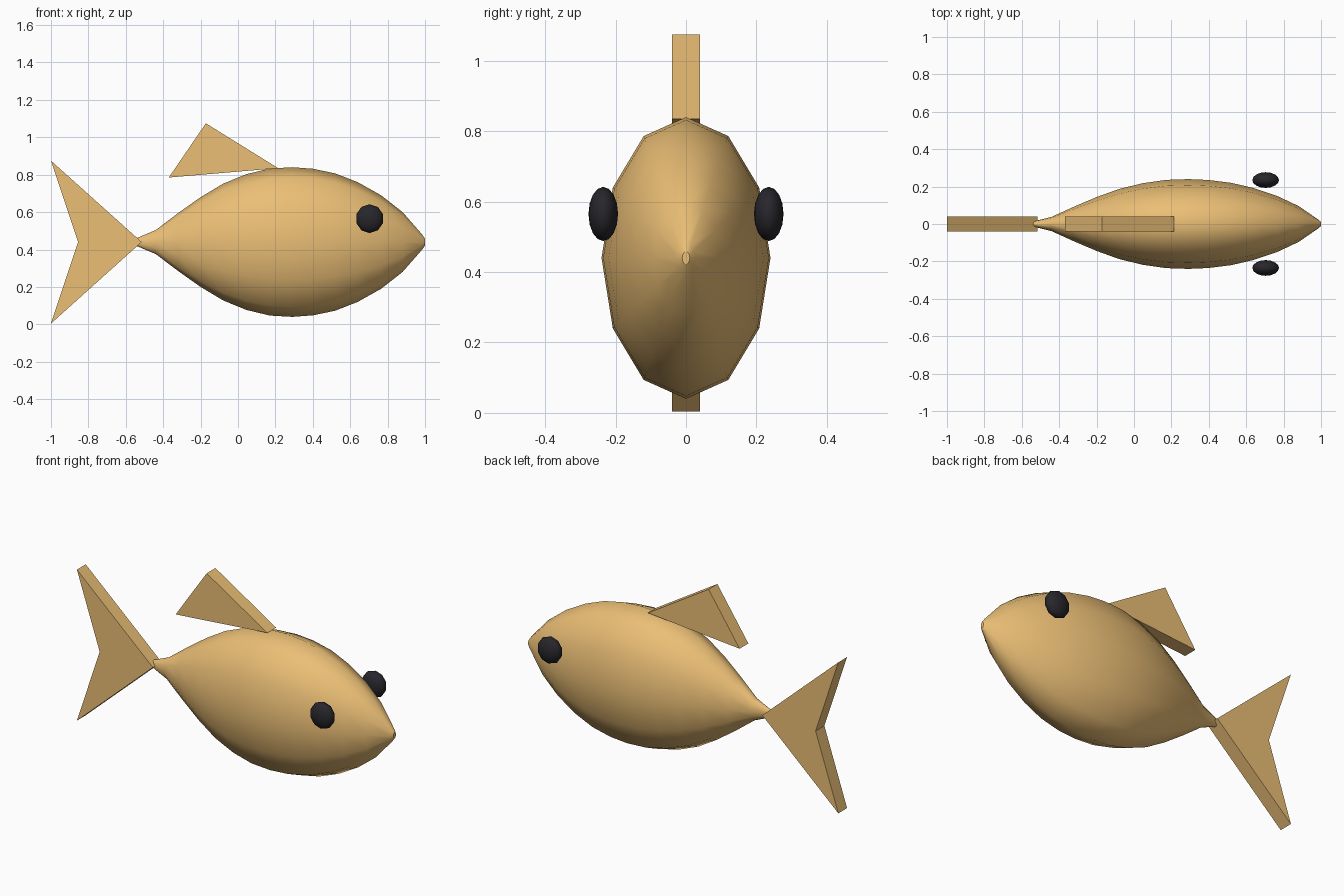
import bpy, bmesh, math
from mathutils import Matrix

if "Cube" in bpy.data.objects:
    bpy.data.objects.remove(bpy.data.objects["Cube"])


def material(name, color):
    m = bpy.data.materials.new(name)
    m.diffuse_color = (*color, 1)
    m.use_nodes = True
    m.node_tree.nodes["Principled BSDF"].inputs["Base Color"].default_value = m.diffuse_color
    return m


ORANGE = material("orange", (0.83, 0.52, 0.18))
BLACK = material("black", (0.02, 0.02, 0.025))
ZC = 0.44


def finish(bm, name, mat, smooth=False):
    bmesh.ops.recalc_face_normals(bm, faces=bm.faces)
    me = bpy.data.meshes.new(name)
    bm.to_mesh(me)
    bm.free()
    me.materials.append(mat)
    for p in me.polygons:
        p.use_smooth = smooth and len(p.vertices) < 12
    ob = bpy.data.objects.new(name, me)
    bpy.context.collection.objects.link(ob)
    return ob


# Body: twelve-sided oval rings lofted from tail to nose
profile = [(-0.54, 0.022), (-0.44, 0.064), (-0.32, 0.155), (-0.20, 0.24),
           (-0.08, 0.312), (0.045, 0.363), (0.17, 0.393), (0.29, 0.40),
           (0.40, 0.392), (0.52, 0.367), (0.64, 0.32), (0.765, 0.25),
           (0.88, 0.16), (0.985, 0.04), (1.0, 0.018)]
bm = bmesh.new()
rings = []
for x, r in profile:
    rings.append([bm.verts.new((x, 0.6 * r * math.cos(a), ZC + r * math.sin(a)))
                  for a in (i * math.tau / 12 for i in range(12))])
for a, b in zip(rings, rings[1:]):
    for i in range(12):
        j = (i + 1) % 12
        bm.faces.new((a[i], a[j], b[j], b[i]))
bm.faces.new(rings[0])
bm.faces.new(rings[-1])
finish(bm, "body", ORANGE, True)


# Fins: flat outlines extruded through y
def fin(name, outline, half=0.04):
    bm = bmesh.new()
    face = bm.faces.new([bm.verts.new((x, -half, z)) for x, z in outline])
    ext = bmesh.ops.extrude_face_region(bm, geom=[face], use_keep_orig=True)
    bmesh.ops.translate(bm, vec=(0, 2 * half, 0),
                        verts=[g for g in ext["geom"] if isinstance(g, bmesh.types.BMVert)])
    finish(bm, name, ORANGE)


fin("tail_fin", [(-1, 0.875), (-0.515, 0.44), (-1, 0.004), (-0.855, 0.44)])
fin("dorsal_fin", [(-0.37, 0.785), (-0.172, 1.075), (0.215, 0.835)])

# Eyes: flattened low-poly spheres on both sides
for side, label in ((-1, "front"), (1, "back")):
    bm = bmesh.new()
    bmesh.ops.create_uvsphere(
        bm, u_segments=10, v_segments=8, radius=1,
        matrix=Matrix.Translation((0.704, side * 0.235, 0.565))
        @ Matrix.Diagonal((0.075, 0.042, 0.077, 1))
        @ Matrix.Rotation(math.pi / 2, 4, 'X'))
    finish(bm, label + "_eye", BLACK, True)
